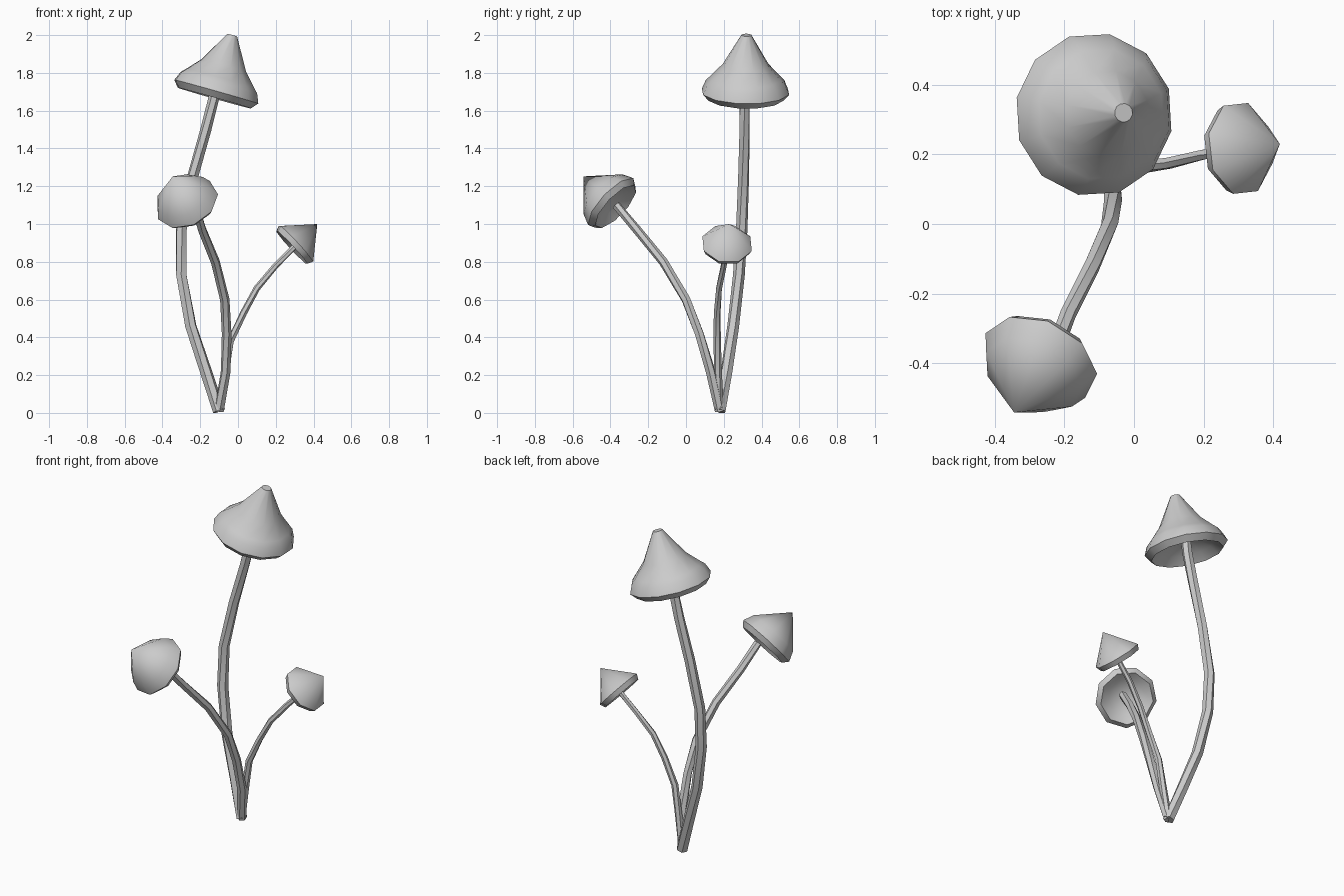
import bpy, bmesh, math
from mathutils import Vector

if "Cube" in bpy.data.objects:
    bpy.data.objects.remove(bpy.data.objects["Cube"], do_unlink=True)

GREY = (0.6, 0.6, 0.6, 1)
mat = bpy.data.materials.new("pale grey")
mat.use_nodes = True
mat.diffuse_color = GREY
mat.node_tree.nodes["Principled BSDF"].inputs["Base Color"].default_value = GREY


def finish(obj, angle):
    obj.data.materials.clear()
    obj.data.materials.append(mat)
    bpy.ops.object.select_all(action='DESELECT')
    obj.select_set(True)
    bpy.context.view_layer.objects.active = obj
    if obj.type == 'CURVE':
        bpy.ops.object.convert(target='MESH')
    bpy.ops.object.shade_smooth_by_angle(angle=math.radians(angle))


def stem(name, points, radii):
    """Faceted, slightly twisted tube through the points."""
    curve = bpy.data.curves.new(name, 'CURVE')
    curve.dimensions = '3D'
    curve.bevel_depth = 1.0
    curve.bevel_resolution = 1
    curve.use_fill_caps = True
    spline = curve.splines.new('POLY')
    spline.points.add(len(points) - 1)
    for i, (p, co) in enumerate(zip(spline.points, points)):
        t = i / (len(points) - 1)
        p.co = (*co, 1)
        p.radius = radii[0] + (radii[1] - radii[0]) * t
        p.tilt = 1.2 * t
    obj = bpy.data.objects.new(name, curve)
    bpy.context.collection.objects.link(obj)
    finish(obj, 35)


def cap(name, centre, apex, sides, profile):
    """Revolve (radius, height) pairs around the line from centre to apex."""
    axis = Vector(apex) - Vector(centre)
    turn = axis.to_track_quat('Z', 'Y')
    bm = bmesh.new()
    rings = []
    for radius, height in profile:
        ring = []
        for i in range(sides):
            a = math.tau * (i + 0.5) / sides
            p = Vector((radius * math.cos(a), radius * math.sin(a), height))
            ring.append(bm.verts.new(Vector(centre) + turn @ p))
        rings.append(ring)
    for low, high in zip(rings[1:], rings):
        for i in range(sides):
            j = (i + 1) % sides
            bm.faces.new((low[i], low[j], high[j], high[i]))
    bm.faces.new(rings[0])
    bm.faces.new(rings[-1][::-1])
    bmesh.ops.remove_doubles(bm, verts=bm.verts, dist=0.002)
    bmesh.ops.recalc_face_normals(bm, faces=bm.faces)
    mesh = bpy.data.meshes.new(name)
    bm.to_mesh(mesh)
    bm.free()
    obj = bpy.data.objects.new(name, mesh)
    bpy.context.collection.objects.link(obj)
    finish(obj, 45)


# Stems, all growing from one root
root = (-0.1, 0.18, 0.01)
stem("tall_stem", [root, (-0.17, 0.215, 0.22), (-0.25, 0.25, 0.46), (-0.3, 0.28, 0.73),
                   (-0.3, 0.295, 0.97), (-0.24, 0.305, 1.25), (-0.17, 0.31, 1.5),
                   (-0.13, 0.31, 1.66), (-0.11, 0.31, 1.78)], (0.033, 0.028))
stem("middle_stem", [root, (-0.065, 0.13, 0.22), (-0.06, 0.07, 0.42), (-0.07, 0, 0.6),
                     (-0.12, -0.12, 0.8), (-0.19, -0.26, 0.97), (-0.23, -0.37, 1.1)],
     (0.027, 0.023))
stem("small_stem", [root, (-0.07, 0.17, 0.2), (-0.04, 0.165, 0.38), (0.03, 0.165, 0.53),
                    (0.1, 0.175, 0.66), (0.2, 0.2, 0.78), (0.31, 0.215, 0.89)],
     (0.022, 0.015))

# Caps: outer cone, turned-in lip, hollow underside
cap("tall_cap", (-0.115, 0.315, 1.7), (-0.03, 0.32, 2.0), 12,
    [(0.027, 0.312), (0.125, 0.145), (0.19, 0.075), (0.215, 0.05), (0.236, 0),
     (0.205, -0.035), (0.16, 0.01), (0.05, 0.07)])
cap("middle_cap", (-0.262, -0.375, 1.095), (-0.345, -0.542, 1.252), 9,
    [(0, 0.244), (0.15, 0.085), (0.175, 0.025), (0.15, -0.005), (0.1, 0.03), (0.04, 0.05)])
cap("small_cap", (0.285, 0.215, 0.875), (0.42, 0.23, 1.0), 8,
    [(0, 0.184), (0.138, 0.03), (0.125, 0), (0.08, 0.02), (0.03, 0.03)])
